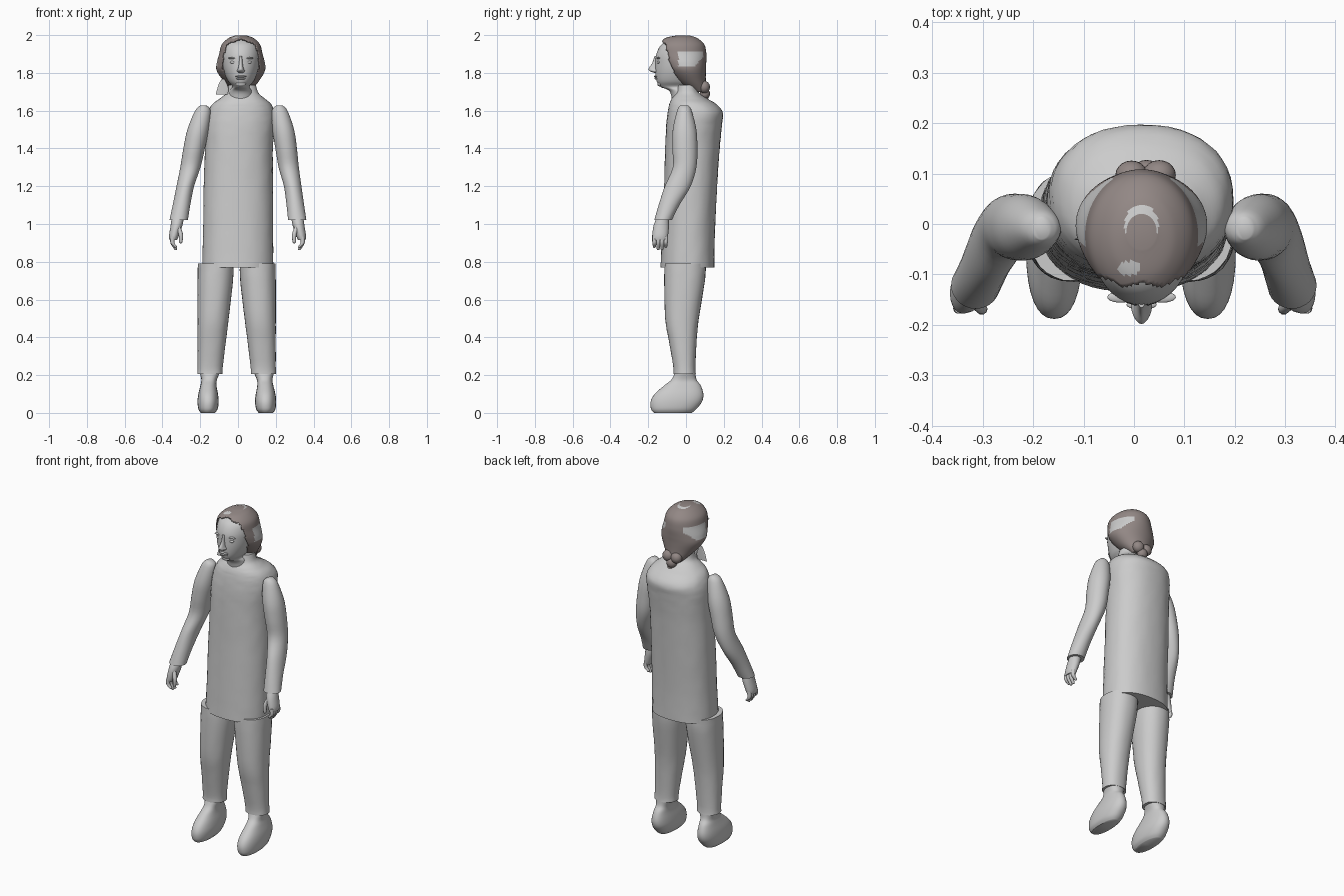
import bpy, math, random
from mathutils import Vector

random.seed(4)
cube = bpy.data.objects.get("Cube")
if cube:
    bpy.data.objects.remove(cube)


def material(name, rgb):
    m = bpy.data.materials.new(name)
    m.use_nodes = True
    m.diffuse_color = (*rgb, 1)
    m.node_tree.nodes["Principled BSDF"].inputs["Base Color"].default_value = (*rgb, 1)
    return m


GREY = material("plain grey", (0.6, 0.6, 0.6))
BROWN = material("grey brown hair", (0.29, 0.245, 0.235))


def finish(obj, angle=50):
    bpy.ops.object.select_all(action='DESELECT')
    obj.select_set(True)
    bpy.context.view_layer.objects.active = obj
    bpy.ops.object.shade_smooth_by_angle(angle=math.radians(angle))
    return obj


def spline(keys, steps):
    """Smoothly interpolate the key rings."""
    out = []
    for i in range(len(keys) - 1):
        a, b, c, d = (keys[max(0, min(len(keys) - 1, i + k))] for k in (-1, 0, 1, 2))
        for s in range(steps):
            t = s / steps
            out.append([q + 0.5 * t * (r - p + t * (2 * p - 5 * q + 4 * r - s4
                        + t * (3 * (q - r) + s4 - p)))
                        for p, q, r, s4 in zip(a, b, c, d)])
    return out + [list(keys[-1])]


def loft(name, keys, mat=GREY, n=32, steps=4, power=2.0, bump=0.0, keep=None):
    """Skin horizontal rings given as (x min, x max, y min, y max, z)."""
    rings = spline(sorted(keys, key=lambda k: k[4]), steps)
    verts, faces = [], []
    for x0, x1, y0, y1, z in rings:
        for i in range(n):
            a = 2 * math.pi * i / n
            c, s = math.cos(a), math.sin(a)
            r = 1 + random.uniform(-bump, bump)
            verts.append(((x0 + x1) / 2 + (x1 - x0) / 2 * r * math.copysign(abs(c) ** (2 / power), c),
                          (y0 + y1) / 2 + (y1 - y0) / 2 * r * math.copysign(abs(s) ** (2 / power), s), z))
    for k in range(len(rings) - 1):
        for i in range(n):
            j = (i + 1) % n
            faces.append((k * n + i, k * n + j, (k + 1) * n + j, (k + 1) * n + i))
    faces.append(tuple(reversed(range(n))))
    faces.append(tuple(range(len(verts) - n, len(verts))))
    if keep:
        faces = [f for f in faces
                 if keep(sum((Vector(verts[v]) for v in f), Vector()) / len(f))]
    mesh = bpy.data.meshes.new(name)
    mesh.from_pydata(verts, [], faces)
    mesh.materials.append(mat)
    obj = bpy.data.objects.new(name, mesh)
    bpy.context.collection.objects.link(obj)
    return finish(obj)


def ball(name, loc, size, mat=GREY):
    bpy.ops.mesh.primitive_uv_sphere_add(segments=20, ring_count=12, location=loc)
    o = bpy.context.object
    o.name, o.scale = name, size
    o.data.materials.append(mat)
    return finish(o)


def mirror(keys, shift):
    return [(-x1 + shift(z), -x0 + shift(z), y0, y1, z) for x0, x1, y0, y1, z in keys]


def pair(name, keys, shift=lambda z: 0, **kw):
    loft("left_" + name, keys, **kw)
    loft("right_" + name, mirror(keys, shift), **kw)


def tube(a, b, c, r):
    """Key rings for a small finger through three points."""
    mid = [(p[0] - k, p[0] + k, p[1] - k, p[1] + k, p[2])
           for p, k in ((a, r), (b, r), (c, r * 0.75))]
    x, y, z = c
    return mid + [(x - r * .3, x + r * .3, y - r * .3, y + r * .3, z - r * .6)]


# Tunic with sloping shoulders and a short collar
loft("tunic", [
    (-.19, .188, -.135, .152, .77), (-.185, .186, -.127, .153, .95),
    (-.182, .185, -.116, .165, 1.2), (-.175, .185, -.11, .178, 1.4),
    (-.172, .195, -.105, .19, 1.52), (-.16, .195, -.097, .195, 1.59),
    (-.135, .175, -.088, .16, 1.635), (-.095, .14, -.075, .11, 1.665),
    (-.06, .108, -.055, .07, 1.695), (-.05, .095, -.045, .058, 1.735)],
    n=48, steps=5, power=2.25, bump=.006)

# Trouser legs
pair("leg", [
    (.01, .198, -.113, .105, .79), (.012, .2, -.115, .1, .7),
    (.035, .2, -.11, .068, .5), (.05, .2, -.09, .056, .38),
    (.066, .2, -.068, .05, .25), (.068, .202, -.066, .052, .205)],
    lambda z: -.014, power=2.2, bump=.008)

# Shoes with a long rounded toe
pair("shoe", [
    (.11, .185, -.17, .03, 0), (.096, .198, -.185, .055, .02),
    (.09, .202, -.187, .085, .06), (.094, .198, -.166, .092, .1),
    (.102, .187, -.115, .078, .145), (.1, .182, -.078, .056, .175),
    (.085, .19, -.06, .05, .21)], lambda z: -.012, power=2.3)

# Sleeves, bent forward at the elbow
arm_shift = lambda z: .035 * (z - 1.03) / .57
pair("arm", [
    (.205, .235, -.03, .012, 1.628), (.18, .262, -.047, .03, 1.6),
    (.182, .297, -.07, .055, 1.5), (.198, .312, -.072, .06, 1.4),
    (.215, .322, -.07, .055, 1.3), (.243, .336, -.112, .025, 1.2),
    (.257, .35, -.145, -.035, 1.1), (.265, .362, -.168, -.075, 1.02)],
    arm_shift, bump=.004)

# Hands
pair("palm", [
    (.28, .345, -.152, -.092, 1.04), (.29, .352, -.172, -.09, .99),
    (.307, .36, -.178, -.095, .94), (.318, .358, -.176, -.1, .915)],
    lambda z: -.005, n=20)
for i, finger in enumerate(("index", "middle", "ring", "little")):
    y = -.167 + .02 * i
    tip = .868 + (.012 if i in (0, 3) else 0)
    pair(finger + "_finger", tube((.341, y, .935), (.342, y, .9), (.326, y, tip), .011),
         lambda z: -.005, n=10)
pair("thumb", tube((.312, -.155, .985), (.298, -.167, .945), (.298, -.17, .905), .012),
     lambda z: -.005, n=10)

# Neck and head
loft("head", [
    (-.055, .085, -.07, .06, 1.62), (-.047, .077, -.085, .05, 1.7),
    (-.03, .06, -.135, .05, 1.726), (-.052, .082, -.155, .06, 1.755),
    (-.072, .102, -.162, .08, 1.8), (-.083, .113, -.162, .09, 1.85),
    (-.085, .115, -.157, .09, 1.9), (-.075, .105, -.13, .08, 1.95),
    (-.04, .07, -.075, .04, 1.983)], n=40, steps=5)

# Face
loft("nose", [
    (.007, .023, -.166, -.13, 1.89), (.005, .025, -.18, -.13, 1.85),
    (0, .03, -.198, -.13, 1.823), (-.006, .036, -.192, -.13, 1.81),
    (.002, .028, -.168, -.13, 1.8)], n=20)
ball("upper_lip", (.015, -.16, 1.781), (.03, .01, .005))
ball("lower_lip", (.015, -.157, 1.77), (.025, .01, .006))
ball("chin", (.015, -.138, 1.742), (.027, .014, .014))
for side, label in ((1, "left"), (-1, "right")):
    ball(label + "_eye", (.015 + side * .04, -.143, 1.856), (.017, .01, .008))
    ball(label + "_brow", (.015 + side * .042, -.145, 1.878), (.026, .011, .005))

# Hair cap, open at the face
hair = loft("hair", [
    (-.025, .065, .03, .11, 1.7), (-.075, .11, -.05, .105, 1.755),
    (-.112, .142, -.1, .105, 1.81), (-.113, .143, -.125, .107, 1.85),
    (-.1, .13, -.15, .108, 1.9), (-.086, .117, -.148, .097, 1.95),
    (-.05, .083, -.11, .06, 1.984), (-.015, .045, -.05, .02, 1.998)],
    BROWN, n=72, steps=8,
    keep=lambda c: c.y > -.12 + .35 * (1.97 - c.z) + .006 * math.sin(90 * c.x))


def bare(c):
    """Lighter patches on the crown and over the ears."""
    crown = ((c.x - .015) / .034) ** 2 + ((c.y + .002) / .04) ** 2 < 1
    notch = abs(c.x - .015) < .016 and c.y < -.005
    front = ((c.x + .01) / .024) ** 2 + ((c.y + .088) / .015) ** 2 < 1
    ear = abs(c.x - .015) > .06 and 1.835 < c.z < 1.91 and -.04 < c.y < .12 - (1.91 - c.z)
    return (c.z > 1.93 and ((crown and not notch) or front)) or ear


hair.data.materials.append(GREY)
for face in hair.data.polygons:
    face.material_index = int(bare(face.center))
shell = hair.modifiers.new("thickness", 'SOLIDIFY')
shell.thickness = .006
shell.offset = -1

# Gathered hair at the nape
for i, (x, y, z, r) in enumerate(((-.005, .097, 1.725, .032), (.05, .097, 1.725, .033),
                                  (.025, .1, 1.69, .03), (.03, .098, 1.655, .024))):
    ball("hair_knot_%d" % (i + 1), (x, y, z), (r, r * .9, r), BROWN)

# Loose wisp beside the neck
loft("loose_wisp", [
    (-.118, -.055, -.033, -.027, 1.685), (-.11, -.05, -.033, -.027, 1.715),
    (-.1, -.06, -.033, -.027, 1.745), (-.085, -.072, -.033, -.027, 1.768)], n=12, power=3)
